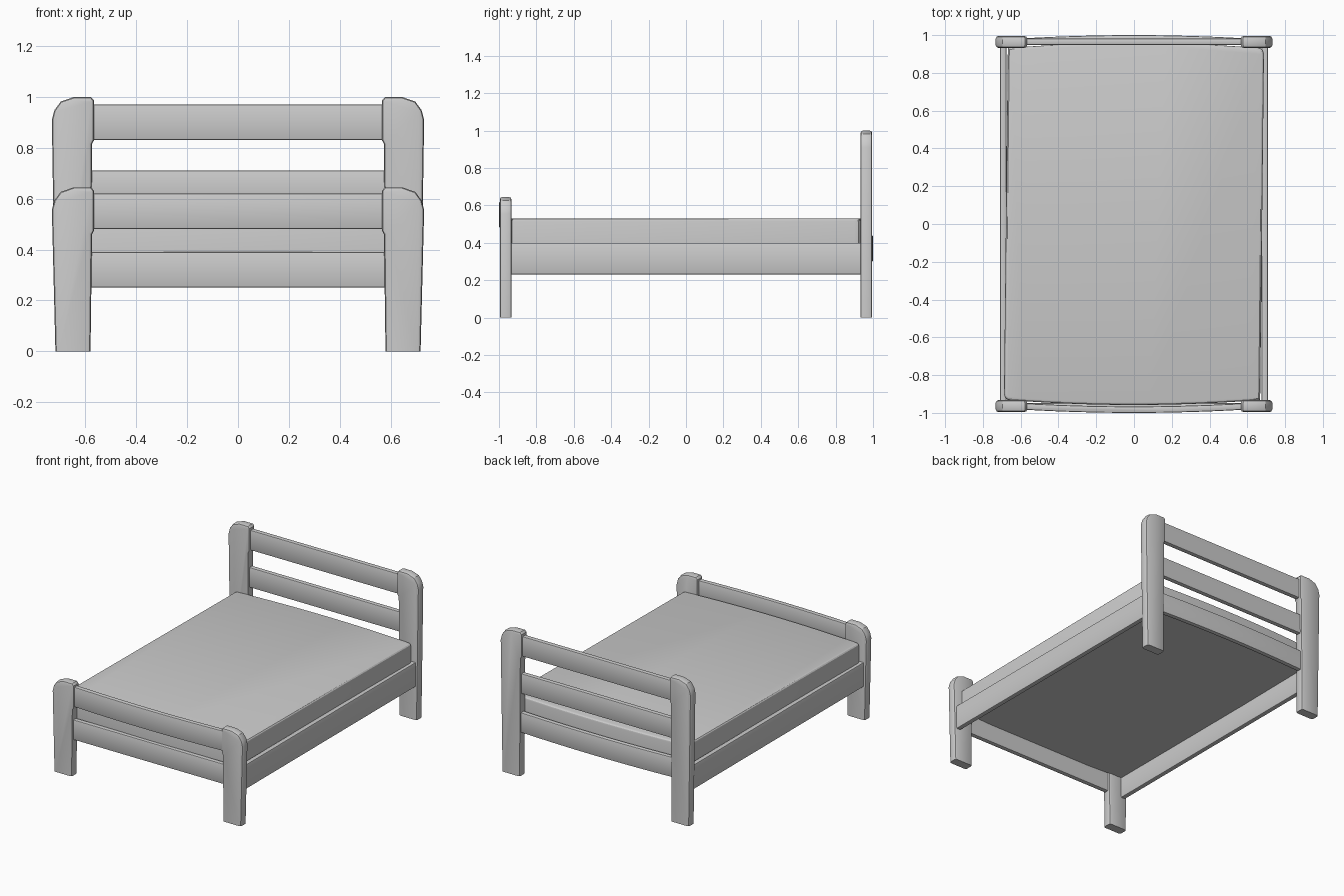
import bpy, bmesh

if "Cube" in bpy.data.objects:
    bpy.data.objects.remove(bpy.data.objects["Cube"])

def prism(name, outline, to3d, a, b, bevel_filter, width, segs=2):
    """Extrude an outline from depth a to b, then round the chosen edges."""
    bm = bmesh.new()
    lo = [bm.verts.new(to3d(p, a)) for p in outline]
    hi = [bm.verts.new(to3d(p, b)) for p in outline]
    n = len(outline)
    bm.faces.new(lo)
    bm.faces.new(hi[::-1])
    for i in range(n):
        j = (i + 1) % n
        bm.faces.new((lo[j], lo[i], hi[i], hi[j]))
    bmesh.ops.recalc_face_normals(bm, faces=bm.faces)
    edges = [e for e in bm.edges if bevel_filter(e)]
    bmesh.ops.bevel(bm, geom=edges, offset=width, segments=segs, profile=0.5,
                    affect='EDGES', clamp_overlap=True)
    bmesh.ops.recalc_face_normals(bm, faces=bm.faces)
    me = bpy.data.meshes.new(name)
    bm.to_mesh(me)
    bm.free()
    ob = bpy.data.objects.new(name, me)
    bpy.context.collection.objects.link(ob)
    bpy.ops.object.select_all(action='DESELECT')
    ob.select_set(True)
    bpy.context.view_layer.objects.active = ob
    bpy.ops.object.shade_smooth_by_angle(angle=0.45)
    return ob

def front_plane(p, d):
    return (p[0], d, p[1])

def plan(p, d):
    return (p[0], p[1], d)

# Posts: tapered boards with a rounded outer shoulder
def post(name, side, y0, y1, h):
    pts = [(0.58, 0), (0.718, 0), (0.732, h - 0.09), (0.722, h - 0.052),
           (0.697, h - 0.018), (0.645, h), (0.578, h), (0.566, h - 0.014),
           (0.566, h - 0.17), (0.574, h - 0.185)]
    def rim(e):
        u, v = e.verts
        return abs(u.co.y - v.co.y) < 1e-5 and max(u.co.z, v.co.z) > 0.01
    prism(name, [(side * x, z) for x, z in pts], front_plane, y0, y1, rim, 0.013)

for side, label in ((-1, "left"), (1, "right")):
    post("head_post_" + label, side, 0.933, 0.995, 1.0)
    post("foot_post_" + label, side, -0.995, -0.933, 0.645)

# Cross rails: straight or bowed outward, long edges rounded
def cross_rail(name, end, z0, z1, bow):
    n = 12
    xs = [-0.6 + 1.2 * i / n for i in range(n + 1)]
    def y(x, off):
        return end * (0.965 + off + bow * (1 - (x / 0.6) ** 2))
    outline = [(x, y(x, 0.017)) for x in xs] + [(x, y(x, -0.017)) for x in xs[::-1]]
    def long_edge(e):
        u, v = e.verts
        return abs(u.co.z - v.co.z) < 1e-5 and abs(u.co.x - v.co.x) > 1e-4
    prism(name, outline, plan, z0, z1, long_edge, 0.007)

cross_rail("head_rail_top", 1, 0.83, 0.97, 0)
cross_rail("head_rail_middle", 1, 0.57, 0.71, 0)
cross_rail("head_rail_lower", 1, 0.30, 0.44, 0.018)
cross_rail("foot_rail_top", -1, 0.48, 0.62, 0.018)
cross_rail("foot_rail_lower", -1, 0.25, 0.39, 0)

# Side rails
for side, label in ((-1, "left"), (1, "right")):
    pts = [(side * 0.675, 0.23), (side * 0.71, 0.23), (side * 0.71, 0.40), (side * 0.675, 0.40)]
    prism("side_rail_" + label, pts, front_plane, -0.945, 0.945,
          lambda e: abs(e.verts[0].co.y - e.verts[1].co.y) > 0.5, 0.008)

# Mattress: bowed at head and foot, soft corners and top edge
n = 16
W, C = 0.688, 0.02
xs = [-W + C + 2 * (W - C) * i / n for i in range(n + 1)]
ends = [(x, 0.93 + 0.028 * (1 - (x / W) ** 2)) for x in xs]
right = [(W - 0.006, 0.921), (W, 0.90)]
half = ends + right
outline = half + [(-x, -y) for x, y in half]
prism("mattress", outline, plan, 0.375, 0.53,
      lambda e: min(v.co.z for v in e.verts) > 0.5, 0.016, 3)
